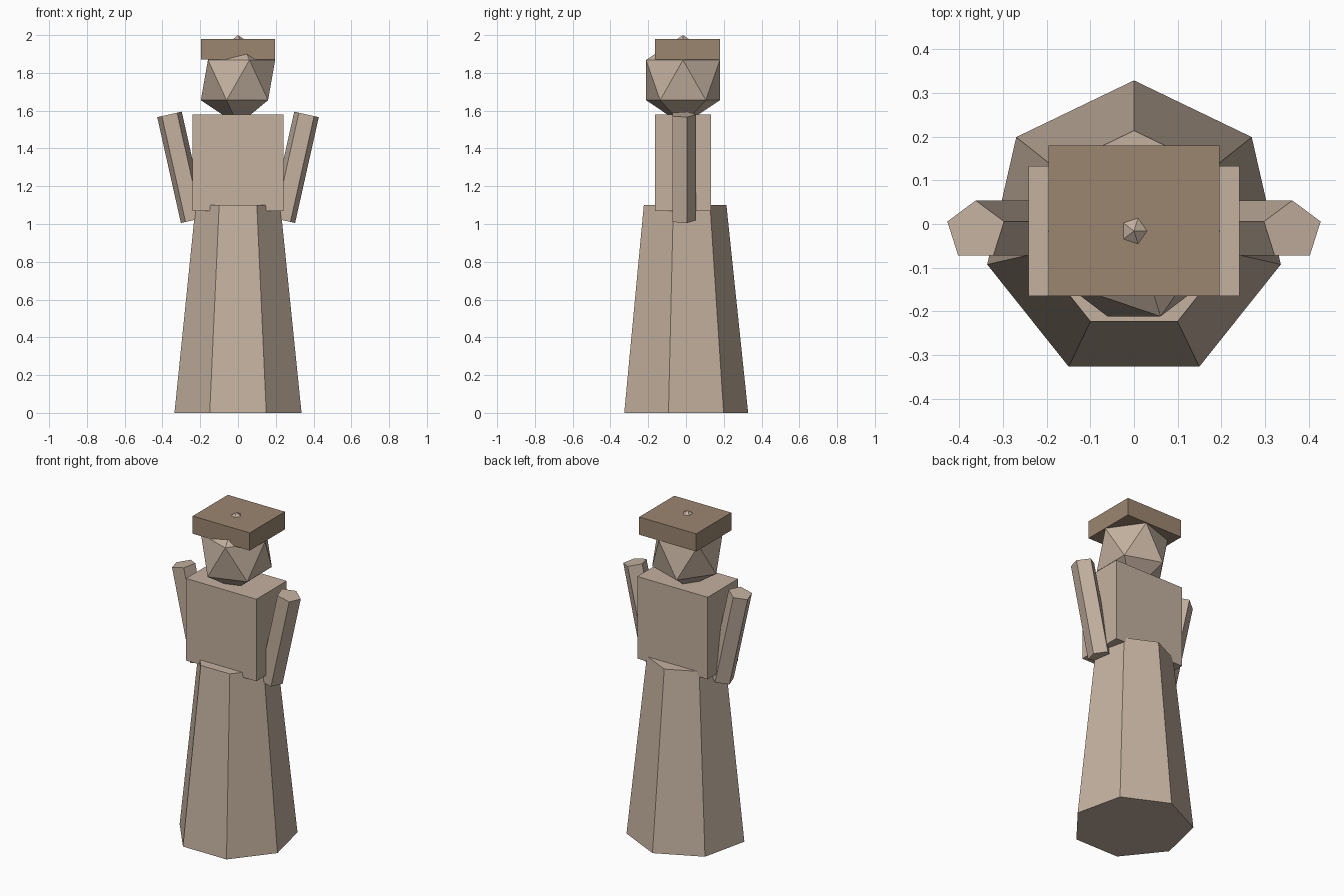
import bpy
from math import cos, sin

if "Cube" in bpy.data.objects:
    bpy.data.objects.remove(bpy.data.objects["Cube"])

CY = -0.016  # depth of the body axis


def material(name, rgb):
    m = bpy.data.materials.new(name)
    m.diffuse_color = (*rgb, 1)
    m.use_nodes = True
    m.node_tree.nodes["Principled BSDF"].inputs["Base Color"].default_value = m.diffuse_color
    return m


stone = material("pale_stone", (0.55, 0.44, 0.35))
dark = material("dark_stone", (0.33, 0.24, 0.16))


def finish(name, mat):
    ob = bpy.context.object
    ob.name = name
    ob.data.materials.append(mat)
    return ob


def box(name, lo, hi, mat):
    bpy.ops.mesh.primitive_cube_add(size=1, location=[(a + b) / 2 for a, b in zip(lo, hi)])
    ob = finish(name, mat)
    ob.scale = [b - a for a, b in zip(lo, hi)]
    return ob


# Seven-sided tapering skirt
bpy.ops.mesh.primitive_cone_add(vertices=7, radius1=0.345, radius2=0.23, depth=1.1,
                                location=(0, CY, 0.55))
finish("skirt", stone)

# Torso block
box("torso", (-0.242, -0.165, 1.07), (0.242, 0.133, 1.58), stone)

# Faceted head, its tip just piercing the hat
bpy.ops.mesh.primitive_ico_sphere_add(subdivisions=1, radius=1, location=(0, CY, 1.762))
finish("head", stone).scale = (0.22, 0.23, 0.238)

# Flat hat
box("hat", (-0.196, -0.165, 1.87), (0.196, 0.18, 1.98), dark)

# Five-sided arms leaning outward
for side, label in ((1, "right"), (-1, "left")):
    bpy.ops.mesh.primitive_cylinder_add(vertices=5, radius=0.07, depth=0.574,
                                        location=(side * 0.30, CY, 1.30),
                                        rotation=(0, side * 0.22, 0))
    finish("arm_" + label, stone)
